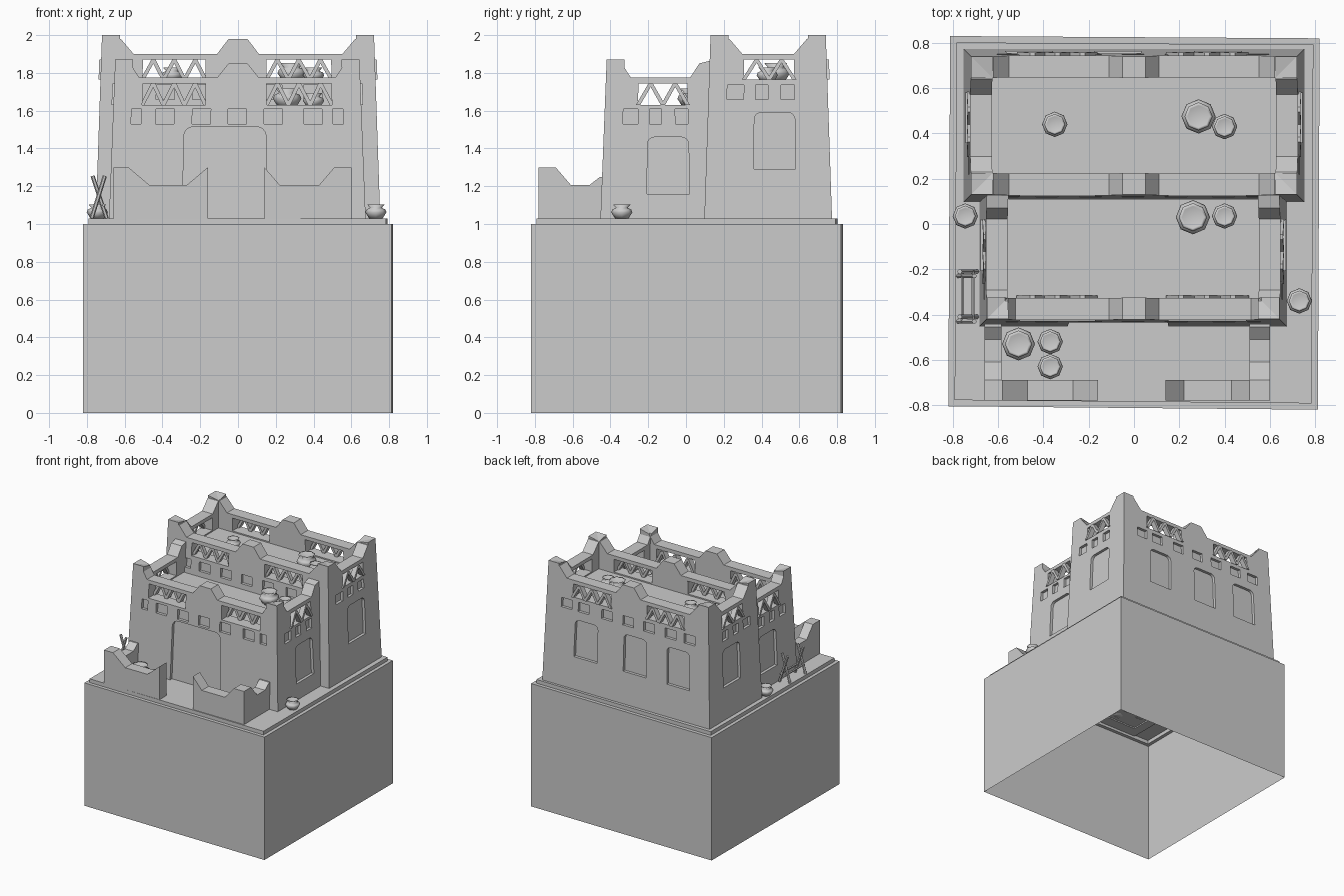
import bpy, bmesh, math
from mathutils import Vector

if "Cube" in bpy.data.objects:
    bpy.data.objects.remove(bpy.data.objects["Cube"])

BASE = 1.02


def prism(bm, pts, d0, d1):
    """Extrude a (u, z) outline along depth d."""
    a = [bm.verts.new((u, d0, z)) for u, z in pts]
    b = [bm.verts.new((u, d1, z)) for u, z in pts]
    n = len(pts)
    bm.faces.new(a)
    bm.faces.new(b[::-1])
    for i in range(n):
        bm.faces.new((a[i], b[i], b[(i + 1) % n], a[(i + 1) % n]))


def finish(name, bm, fix=True):
    if fix:
        bmesh.ops.recalc_face_normals(bm, faces=bm.faces)
    me = bpy.data.meshes.new(name)
    bm.to_mesh(me)
    bm.free()
    ob = bpy.data.objects.new(name, me)
    bpy.context.collection.objects.link(ob)
    return ob


def rect(u0, u1, z0, z1):
    return [(u0, z0), (u1, z0), (u1, z1), (u0, z1)]


def arch(u0, u1, z0, z1, r):
    """Opening outline with rounded upper corners."""
    pts = [(u0, z0), (u1, z0)]
    for cx, a0 in ((u1 - r, 0), (u0 + r, 90)):
        for i in range(5):
            a = math.radians(a0 + i * 22.5)
            pts.append((cx + r * math.cos(a), z1 - r + r * math.sin(a)))
    return pts


def crown(a, b, lo, hi, s, merlon=False):
    """Wall outline with raised corners and optional middle merlon."""
    s1, s2 = s
    top = [(a, BASE), (a, hi), (a + s1, hi - .02), (a + s2, lo)]
    if merlon:
        top += [(-.11, lo), (-.05, hi - .02), (.05, hi - .02), (.11, lo)]
    return top + [(b - s2, lo), (b - s1, hi - .02), (b, hi), (b, BASE)]


def wall(name, outline, recesses, openings, place, batter, bar_d=(0.0, .035)):
    bm = bmesh.new()
    prism(bm, outline, 0, .095)
    ob = finish(name, bm)
    # cut shallow recesses and full openings
    bm = bmesh.new()
    for pts in recesses:
        prism(bm, pts, -.1, .022)
    for o in openings:
        prism(bm, rect(*o[:4]), -.1, .2)
    cut = finish(name + "_cutter", bm)
    cut.hide_render = True
    mod = ob.modifiers.new("cut", 'BOOLEAN')
    mod.operation = 'DIFFERENCE'
    mod.solver = 'EXACT'
    mod.object = cut
    dg = bpy.context.evaluated_depsgraph_get()
    bm = bmesh.new()
    bm.from_mesh(ob.evaluated_get(dg).to_mesh())
    bpy.data.objects.remove(cut)
    bpy.data.objects.remove(ob)
    # zigzag lattice bars
    for u0, u1, z0, z1, n in openings:
        step, w = (u1 - u0) / (2 * n), .011
        for i in range(2 * n):
            p, q = u0 + i * step, u0 + (i + 1) * step
            za, zb = (z0, z1) if i % 2 == 0 else (z1, z0)
            prism(bm, [(p - w, za), (p + w, za), (q + w, zb), (q - w, zb)], *bar_d)
    for v in bm.verts:
        x, y = place(v.co.x, v.co.y)
        v.co = batter(x, y, v.co.z)
    finish(name, bm)


def tier(name, x0, x1, y0, y1, lo, hi, s, zsq, zop, zwin, side_sq, side_op, side_win, front, back):
    cx, cy, hx, hy = (x0 + x1) / 2, (y0 + y1) / 2, (x1 - x0) / 2, (y1 - y0) / 2

    def batter(x, y, z):
        k = .033 * (hi - z) / (hi - 1.03)
        return Vector((x + k * (x - cx) / hx, y + k * (y - cy) / hy, z))

    ops = [(-.5, -.17, *zop, 3), (.15, .49, *zop, 3)]
    row = [rect(c - .048, c + .048, *zsq) for c in (-.55, -.38, -.19, -.005, .183, .39, .54)]
    long_outline = crown(x0, x1, lo, hi, s, True)
    wall(name + "_front_wall", long_outline, row + front, ops,
         lambda u, d: (u, y0 + d), batter, (.065, .11) if not back else (.02, .05))
    if back:
        wall(name + "_back_wall", long_outline, row + back, ops,
             lambda u, d: (u, y1 - d), batter, (-.012, .03))
    side = crown(y0, y1, lo, hi, s)
    rec = [rect(a, b, *zsq) for a, b in side_sq] + [arch(*side_win, *zwin, .035)]
    sop = [(*side_op, *zop, 2)]
    wall(name + "_left_wall", side, rec, sop, lambda u, d: (x0 + d, u), batter, (-.01, .03))
    wall(name + "_right_wall", side, rec, sop, lambda u, d: (x1 - d, u), batter, (-.01, .03))
    # flat roof
    bm = bmesh.new()
    prism(bm, rect(x0 + .05, x1 - .05, zop[0] - .03, zop[0] - .01), y0 + .05, y1 - .04)
    finish(name + "_roof", bm)


# open-bottomed plinth with a stepped top
bm = bmesh.new()
outer = [(-.82, -.805), (.812, -.82), (.82, .82), (-.812, .83)]
rings = []
for k, z in ((1, 0), (1, 1), (.966, 1), (.966, 1.03)):
    rings.append([bm.verts.new((x * k, y * k, z)) for x, y in outer])
for a, b in zip(rings, rings[1:]):
    for i in range(4):
        j = (i + 1) % 4
        bm.faces.new((a[i], a[j], b[j], b[i]))
bm.faces.new(rings[-1])
finish("plinth", bm, False)

# two house tiers
back_wins = [arch(c - .1, c + .1, 1.29, 1.59, .035) for c in (.36, -.07, -.45)]
tier("upper_tier", -.72, .72, .13, .74, 1.9, 2.0, (.1, .17), (1.66, 1.735), (1.765, 1.87),
     (1.29, 1.59), [(.22, .31), (.37, .435), (.5, .57)], (.31, .57), (.365, .57), [], back_wins)
tier("lower_tier", -.65, .643, -.42, .15, 1.775, 1.87, (.08, .13), (1.53, 1.61), (1.63, 1.745),
     (1.16, 1.46), [(-.34, -.25), (-.19, -.13), (-.06, .005)], (-.25, .005), (-.2, .005),
     [arch(-.28, .145, 1.03, 1.515, .05)], None)

# front yard walls with dipped tops
H, L = 1.3, 1.207
fronts = {"left": [(-.66, H), (-.58, H), (-.47, L), (-.27, L), (-.16, H)],
          "right": [(.14, H), (.22, L), (.43, L), (.51, H), (.60, H)]}
wing = [(-.78, H), (-.69, H), (-.61, L), (-.51, L), (-.455, 1.25), (-.40, 1.25)]
for side, xs in (("left", (-.66, -.585)), ("right", (.51, .60))):
    p = fronts[side]
    bm = bmesh.new()
    prism(bm, [(p[0][0], BASE)] + p + [(p[-1][0], BASE)], -.78, -.69)
    finish("yard_front_" + side, bm)
    bm = bmesh.new()
    prism(bm, [(-.78, BASE)] + wing + [(-.40, BASE)], *xs)
    for v in bm.verts:
        v.co = (v.co.y, v.co.x, v.co.z)
    finish("yard_wing_" + side, bm)

# eight-sided clay pots
POT = [(0, 0), (.036, 0), (.056, .032), (.05, .047), (.031, .055), (.046, .073), (.036, .073), (0, .045)]


def pot(x, y, z, s):
    bm = bmesh.new()
    vs = [bm.verts.new((r, 0, h)) for r, h in POT]
    es = [bm.edges.new(e) for e in zip(vs, vs[1:])]
    bmesh.ops.spin(bm, geom=vs + es, cent=(0, 0, 0), axis=(0, 0, 1), angle=2 * math.pi, steps=8)
    bmesh.ops.remove_doubles(bm, verts=bm.verts, dist=.0005)
    for f in bm.faces:
        f.smooth = True
    ob = finish("clay_pot", bm)
    ob.location, ob.scale = (x, y, z), (s, s, s)


for x, y, z, s in ((-.51, -.53, 1.03, 1.3), (-.37, -.52, 1.03, 1), (-.37, -.63, 1.03, 1),
                   (-.745, .035, 1.03, 1), (.73, -.34, 1.03, 1),
                   (.26, .03, 1.62, 1.35), (.4, .035, 1.62, 1),
                   (.285, .475, 1.755, 1.35), (.4, .43, 1.755, 1), (-.35, .44, 1.755, 1)):
    pot(x, y, z, s)


# crossed-pole rack
def pole(name, a, b, r=.011):
    a, b = Vector(a), Vector(b)
    bpy.ops.mesh.primitive_cylinder_add(vertices=6, radius=r, depth=(b - a).length, location=(a + b) / 2)
    ob = bpy.context.object
    ob.name = name
    ob.rotation_euler = (b - a).to_track_quat('Z', 'Y').to_euler()


for y in (-.42, -.22):
    pole("rack_leg", (-.775, y - .01, 1.03), (-.705, y - .01, 1.255))
    pole("rack_leg", (-.695, y + .01, 1.03), (-.77, y + .01, 1.255))
for x in (-.758, -.712):
    pole("rack_rail", (x, -.435, 1.1), (x, -.205, 1.1), .008)
